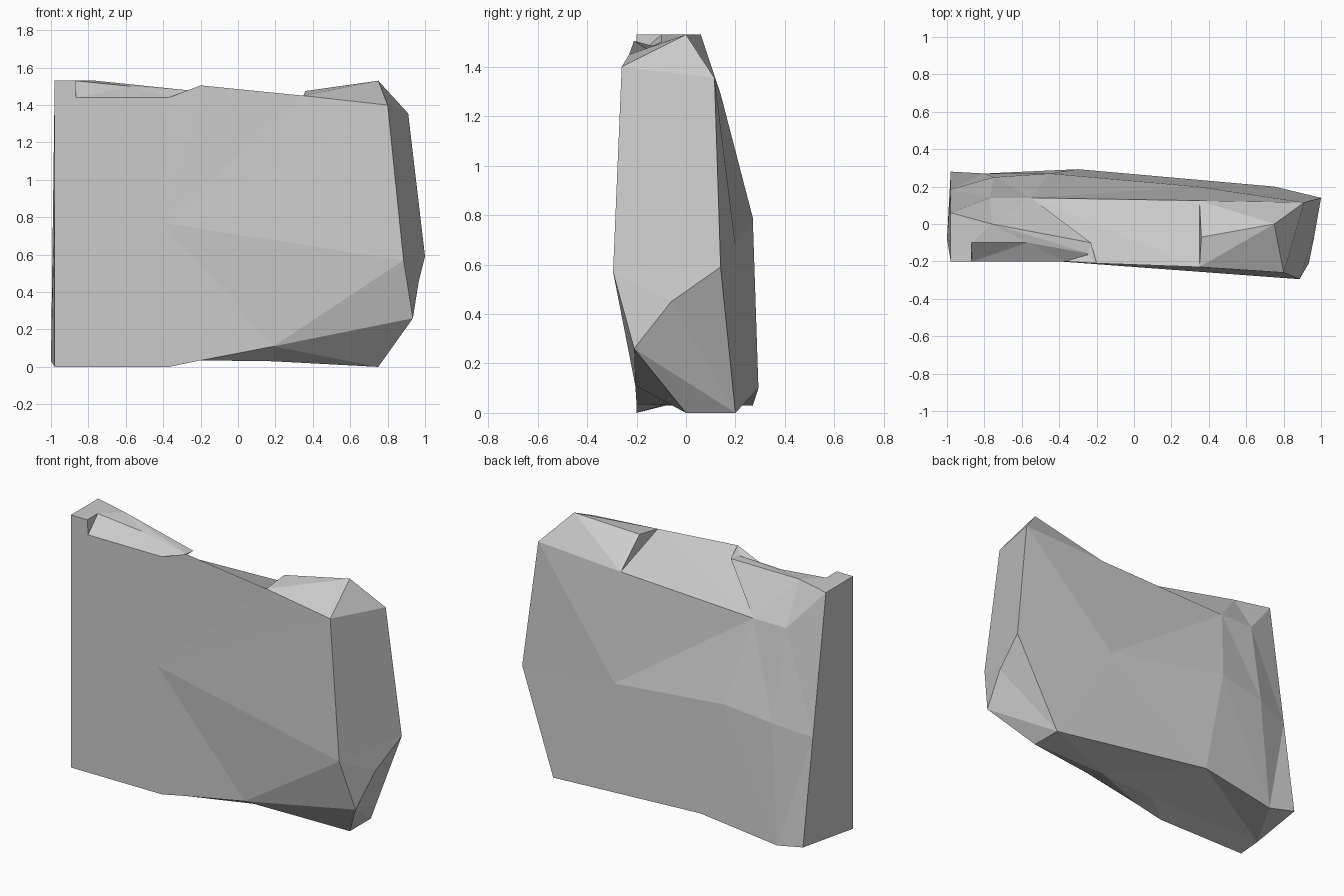
import bpy, bmesh

if "Cube" in bpy.data.objects:
    bpy.data.objects.remove(bpy.data.objects["Cube"])

bm = bmesh.new()
cache = {}


def vert(p):
    if p not in cache:
        cache[p] = bm.verts.new(p)
    return cache[p]


def face(*pts):
    # add a face, dropping repeated corners
    pts = list(dict.fromkeys(pts))
    if len(pts) > 2:
        bm.faces.new([vert(p) for p in pts])


def strip(a, b):
    # triangulate between two edge lines of any point count, walking along x
    i = j = 0
    while i < len(a) - 1 or j < len(b) - 1:
        step_a = j == len(b) - 1 or (i < len(a) - 1 and a[i + 1][0] <= b[j + 1][0])
        if step_a:
            face(a[i], a[i + 1], b[j])
            i += 1
        else:
            face(a[i], b[j + 1], b[j])
            j += 1


# edge lines of the slab, each running left to right
front_bottom = [(-.98, -.2, 0), (-.37, -.2, 0), (-.2, -.2, .035), (.19, -.205, .11),
                (.935, -.21, .26)]
front_crease = [(-.98, -.2, .85), (-.4, -.2, .77), (.885, -.295, .57)]
front_top = [(-.98, -.2, 1.53), (-.87, -.2, 1.53), (-.865, -.2, 1.44),
             (-.37, -.2, 1.44), (-.2, -.21, 1.505), (.35, -.23, 1.45), (.8, -.26, 1.4)]
top_front = [(-.98, -.1, 1.53), (-.87, -.1, 1.53), (-.57, -.1, 1.5),
             (-.23, -.16, 1.475), (-.2, -.21, 1.505), (.35, -.23, 1.45),
             (.36, -.07, 1.475), (.75, 0, 1.53)]
top_back = [(-.98, .06, 1.53), (-.76, 0, 1.53), (-.23, -.1, 1.475)] + top_front[4:]
back_upper = [(-.98, .06, 1.53), (-.77, .14, 1.29), (-.55, .14, 1.29),
              (.35, .125, 1.325), (.91, .115, 1.355)]
back_ridge = [(-.98, .185, .7), (-.75, .25, .75), (-.45, .27, .79),
              (.34, .2, .68), (1, .14, .59)]
back_bottom = [(-.98, .28, .07), (-.8, .27, .03), (-.3, .293, .1), (.75, .2, 0)]
underside = [(-1, -.08, .03), (-.2, -.08, .035), (.19, -.05, .03), (.75, 0, 0)]

# skin around the slab
rails = [front_bottom, front_crease, front_top, top_front, top_back,
         back_upper, back_ridge, back_bottom, underside]
for a, b in zip(rails, rails[1:] + rails[:1]):
    strip(a, b)

# flat left end
face(*[r[0] for r in rails])

# chipped right end
fb, fc, ft, tip, _, bu, br, bb, ub = [r[-1] for r in rails]
knee = (.965, -.06, .45)
face(tip, ft, bu)
face(ft, fc, br, bu)
face(fc, knee, br)
face(fc, fb, knee)
face(fb, ub, bb)
face(fb, bb, knee)
face(knee, bb, br)

bmesh.ops.recalc_face_normals(bm, faces=bm.faces)
mesh = bpy.data.meshes.new("rock_slab")
bm.to_mesh(mesh)
bm.free()
bpy.context.collection.objects.link(bpy.data.objects.new("rock_slab", mesh))
